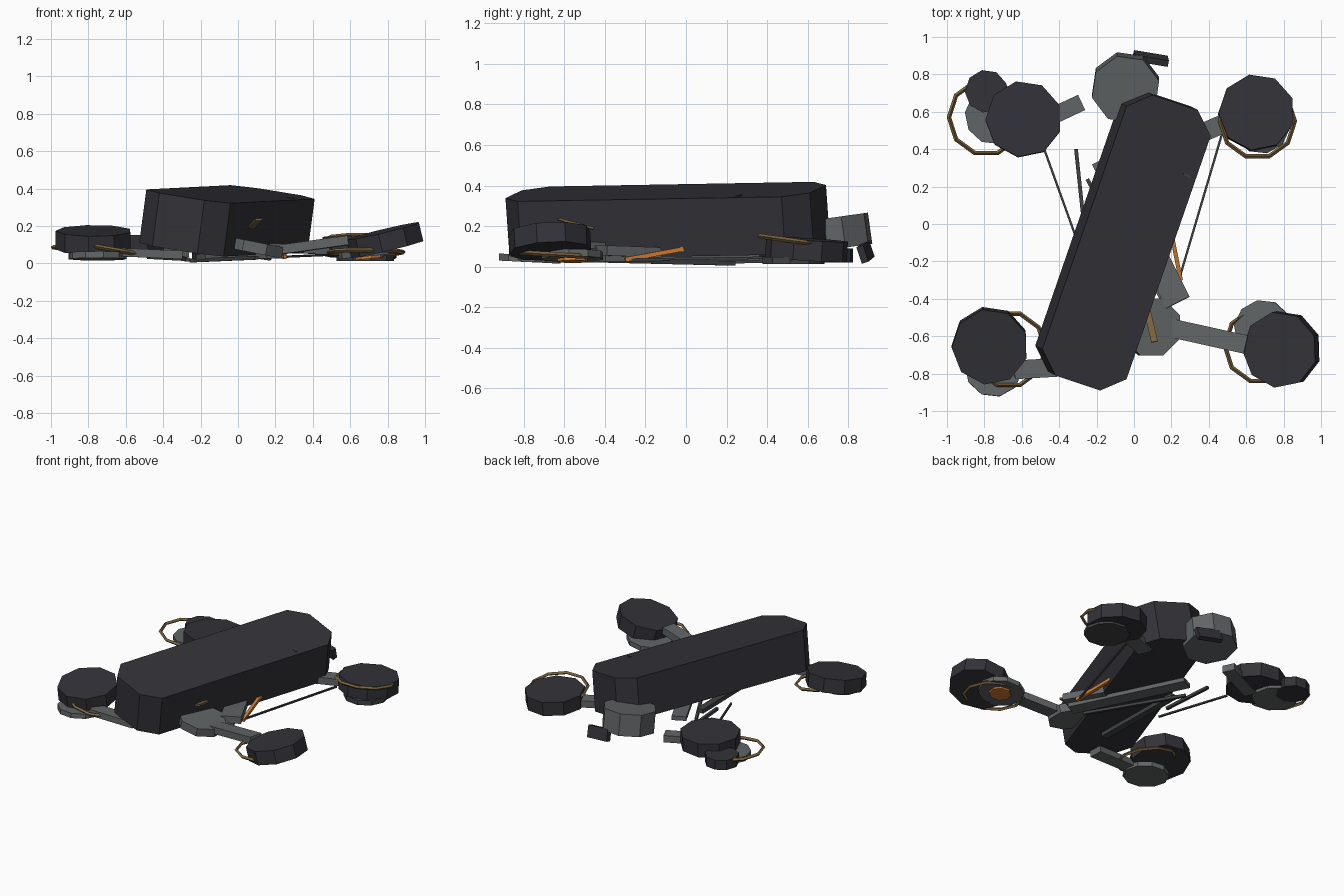
import bpy, bmesh, math
from mathutils import Vector, Matrix

cube = bpy.data.objects.get("Cube")
if cube:
    bpy.data.objects.remove(cube, do_unlink=True)


def material(name, rgb):
    m = bpy.data.materials.new(name)
    m.use_nodes = True
    m.diffuse_color = (*rgb, 1)
    m.node_tree.nodes["Principled BSDF"].inputs["Base Color"].default_value = (*rgb, 1)
    return m


DARK = material("charcoal", (0.033, 0.032, 0.04))
SLATE = material("slate", (0.05, 0.053, 0.056))
GREY = material("grey", (0.12, 0.13, 0.133))
BRONZE = material("bronze", (0.2, 0.125, 0.045))
ORANGE = material("orange", (0.65, 0.2, 0.03))


def finish(bm, name, mat):
    bmesh.ops.recalc_face_normals(bm, faces=bm.faces)
    mesh = bpy.data.meshes.new(name)
    bm.to_mesh(mesh)
    bm.free()
    mesh.materials.append(mat)
    ob = bpy.data.objects.new(name, mesh)
    bpy.context.collection.objects.link(ob)
    return ob


def tilt(normal, centre):
    turn = Vector((0, 0, 1)).rotation_difference(Vector(normal)).to_matrix().to_4x4()
    return Matrix.Translation(centre) @ turn


def disc(name, centre, r, thick, mat, normal=(0, 0, 1), sides=9, turn=0.2):
    bm = bmesh.new()
    bmesh.ops.create_cone(bm, cap_ends=True, segments=sides, radius1=r, radius2=r, depth=thick,
                          matrix=tilt(normal, centre) @ Matrix.Rotation(turn, 4, 'Z'))
    return finish(bm, name, mat)


def bar(name, a, b, width, thick, mat, roll=0):
    a, b = Vector(a), Vector(b)
    x = (b - a).normalized()
    y = Vector((0, 0, 1)).cross(x).normalized()
    rot = Matrix((x, y, x.cross(y))).transposed().to_4x4()
    bm = bmesh.new()
    bmesh.ops.create_cube(bm, size=1, matrix=Matrix.Translation((a + b) / 2) @ rot
                          @ Matrix.Rotation(roll, 4, 'X')
                          @ Matrix.Diagonal(((b - a).length, width, thick, 1)))
    return finish(bm, name, mat)


def ring(name, centre, r, normal):
    bpy.ops.mesh.primitive_torus_add(major_segments=10, minor_segments=4,
                                     major_radius=r, minor_radius=0.012)
    ob = bpy.context.object
    ob.name = name
    ob.matrix_world = tilt(normal, centre)
    ob.data.materials.append(BRONZE)


# Hull: a long box with cut corners, lying on a slope
def slope(x, y):
    return 0.371 - 0.14 * x + 0.066 * y


half = [(0.14, 0.79), (0.38, 0.71), (0.45, 0.57), (0, -0.73)]
outline = [(s * x - 0.04, s * y - 0.1) for s in (1, -1) for x, y in half]
bm = bmesh.new()
top = bm.faces.new([bm.verts.new((x, y, slope(x, y))) for x, y in outline])
low = bmesh.ops.extrude_face_region(bm, geom=[top], use_keep_orig=True)
bmesh.ops.translate(bm, verts=[v for v in low["geom"] if isinstance(v, bmesh.types.BMVert)],
                    vec=(-0.038, 0.02, -0.285))
finish(bm, "hull", DARK)
bar("hull_scratch", (0.265, 0.27, 0.351), (0.3, 0.25, 0.345), 0.012, 0.008, SLATE)

# Rotor pods: dark drum, grey motor plate, loose ring
pods = {
    "front_right": ((-0.77, -0.65, 0.125), (0, -0.15, 1), (-0.75, -0.77, 0.04), (0, 0.05, 1),
                    (-0.67, -0.67, 0.075), (0.18, 0, 1)),
    "front_left": ((0.79, -0.67, 0.125), (-0.24, -0.05, 1), (0.69, -0.56, 0.055), (-0.1, 0, 1),
                   (0.685, -0.65, 0.06), (0, 0.06, 1)),
    "rear_right": ((-0.59, 0.56, 0.095), (0, 0.03, 1), (-0.75, 0.58, 0.04), (0, 0, 1),
                   (-0.79, 0.57, 0.07), (0.08, 0, 1)),
    "rear_left": ((0.655, 0.595, 0.085), (0.03, 0.06, 1), (0.68, 0.53, 0.03), (0, 0, 1),
                  (0.66, 0.55, 0.125), (0, 0.14, 1)),
}
for side, (c, n, plate_c, plate_n, ring_c, ring_n) in pods.items():
    disc(side + "_drum", c, 0.205, 0.1, DARK, n)
    rear_left = side == "rear_left"
    disc(side + "_motor_plate", plate_c, 0.155, 0.035, SLATE if rear_left else GREY, plate_n, 10)
    ring(side + "_ring", ring_c, 0.2, ring_n)

disc("small_drum", (-0.79, 0.71, 0.055), 0.115, 0.07, DARK)
disc("orange_cap", (0.7, -0.56, 0.035), 0.075, 0.02, ORANGE, (-0.1, 0, 1), 8)
bar("drum_scratch", (0.55, 0.53, 0.137), (0.59, 0.46, 0.139), 0.012, 0.006, GREY)

# Broken arms
bar("front_right_arm", (-0.64, -0.78, 0.06), (-0.3, -0.76, 0.045), 0.1, 0.045, GREY)
bar("front_left_arm", (0.17, -0.55, 0.065), (0.6, -0.645, 0.125), 0.1, 0.05, GREY)
bar("rear_right_arm", (-0.6, 0.5, 0.06), (-0.28, 0.65, 0.06), 0.09, 0.05, GREY)
bar("rear_left_arm", (0.28, 0.45, 0.08), (0.6, 0.59, 0.07), 0.1, 0.05, GREY)

# Frame pieces under the hull
disc("front_hub", (0.09, -0.55, 0.085), 0.165, 0.06, GREY, (0.2, 0, 1), 8, math.pi / 8)
bar("frame_block", (0.1, -0.15, 0.07), (0.235, -0.42, 0.08), 0.14, 0.05, GREY)
bar("frame_spine", (0.2, -0.42, 0.04), (-0.18, 0.34, 0.045), 0.1, 0.03, GREY)
bar("frame_rail", (-0.2, -0.55, 0.035), (-0.22, 0.15, 0.04), 0.05, 0.03, SLATE)
bar("bronze_strip", (0.07, -0.46, 0.19), (0.11, -0.63, 0.235), 0.035, 0.012, BRONZE)
bar("orange_rod", (0.19, 0, 0.09), (0.25, -0.3, 0.035), 0.022, 0.022, ORANGE)

# Rear canister and its loose latch
disc("rear_canister", (-0.045, 0.73, 0.165), 0.185, 0.155, GREY, (0, -0.14, 1), 8, 0.25)
bar("latch", (0, 0.9, 0.085), (0.18, 0.87, 0.06), 0.035, 0.085, DARK, 0.3)

# Loose rods
rods = [((-0.48, 0.4, 0.03), (-0.3, -0.1, 0.02), 0.012),
        ((-0.31, 0.4, 0.03), (-0.27, 0.02, 0.02), 0.02),
        ((0.47, 0.48, 0.045), (0.24, -0.3, 0.035), 0.012),
        ((-0.25, 0.24, 0.015), (0.1, -0.4, 0.03), 0.02)]
for i, (a, b, w) in enumerate(rods):
    bar(f"loose_rod_{i + 1}", a, b, w, w, SLATE)
